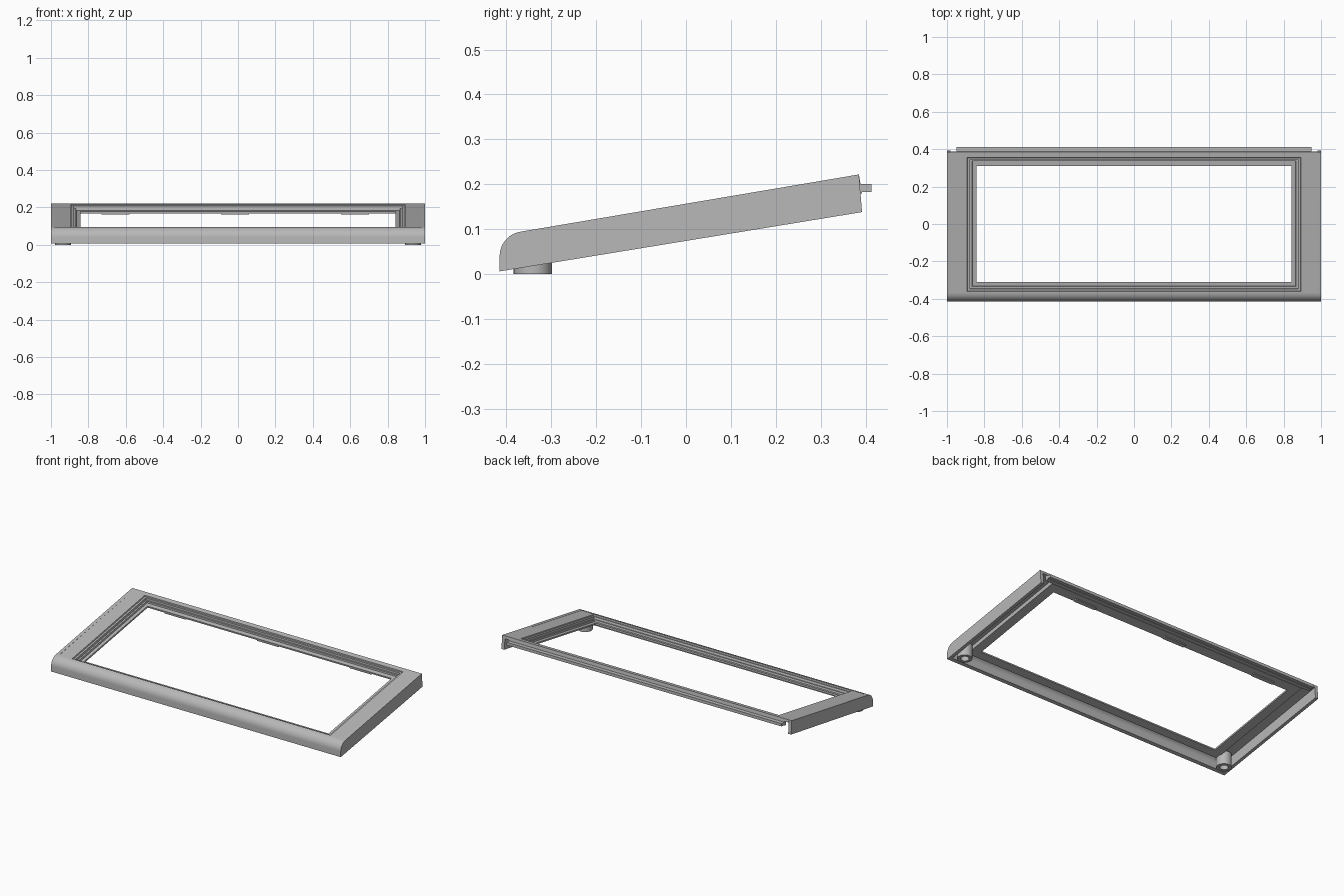
import bpy, bmesh, math
from mathutils import Vector

cube = bpy.data.objects.get("Cube")
if cube:
    bpy.data.objects.remove(cube)

grey = bpy.data.materials.new("satin grey")
grey.use_nodes = True
grey.diffuse_color = (0.48, 0.48, 0.48, 1)
grey.node_tree.nodes["Principled BSDF"].inputs["Base Color"].default_value = (0.48, 0.48, 0.48, 1)

SLOPE = 0.171
BACK = 0.385
WALL = 0.022


def on_slope(x, y, depth):
    """Point at a depth below the sloping top face."""
    return Vector((x, y + SLOPE * depth, 0.156 + SLOPE * y - depth))


def finish(name, bm):
    bmesh.ops.remove_doubles(bm, verts=bm.verts, dist=1e-5)
    bmesh.ops.recalc_face_normals(bm, faces=bm.faces)
    mesh = bpy.data.meshes.new(name)
    bm.to_mesh(mesh)
    bm.free()
    mesh.materials.append(grey)
    ob = bpy.data.objects.new(name, mesh)
    bpy.context.collection.objects.link(ob)
    bpy.ops.object.select_all(action='DESELECT')
    bpy.context.view_layer.objects.active = ob
    ob.select_set(True)
    bpy.ops.object.shade_smooth_by_angle(angle=math.radians(30))
    return ob


def extrude_x(name, outline, x0, x1):
    """Prism with a (y, z) outline running along x."""
    bm = bmesh.new()
    face = bm.faces.new([bm.verts.new((x0, y, z)) for y, z in outline])
    new = bmesh.ops.extrude_face_region(bm, geom=[face])["geom"]
    bmesh.ops.translate(bm, vec=(x1 - x0, 0, 0),
                        verts=[v for v in new if isinstance(v, bmesh.types.BMVert)])
    return finish(name, bm)


def slope_bar(name, x0, x1, y0, y1, d0, d1):
    corners = [(y0, d0), (y1, d0), (y1, d1), (y0, d1)]
    return extrude_x(name, [on_slope(0, y, d).yz for y, d in corners], x0, x1)


def nose(inset):
    """Rounded front edge from low to high, moved inward by an inset."""
    arc = []
    for i in range(11):
        a = math.radians(180 - 80 * i / 10)
        arc.append((-0.36 + (0.055 - inset) * math.cos(a),
                    0.04 + (0.055 - inset) * math.sin(a)))
    return arc


# Sloping bezel: rectangular rings stepping down to the opening and back underneath
rings = [  # half width, front, back, depth
    (0.98, -0.37, BACK, 0),
    (0.892, -0.362, 0.355, 0),
    (0.890, -0.360, 0.353, 0.007),
    (0.878, -0.350, 0.344, 0.007),
    (0.876, -0.348, 0.342, 0.020),
    (0.866, -0.338, 0.334, 0.020),
    (0.864, -0.336, 0.332, 0.030),
    (0.843, -0.316, 0.306, 0.030),
    (0.843, -0.316, 0.306, 0.040),
    (0.900, -0.365, 0.362, 0.040),
    (0.900, -0.365, 0.362, 0.016),
    (0.98, -0.37, BACK, 0.016),
]
bm = bmesh.new()
loops = [[bm.verts.new(on_slope(x, y, d))
          for x, y in ((-w, f), (w, f), (w, b), (-w, b))] for w, f, b, d in rings]
for i, ring in enumerate(loops):
    after = loops[(i + 1) % len(loops)]
    for k in range(4):
        n = (k + 1) % 4
        bm.faces.new([ring[k], ring[n], after[n], after[k]])
finish("bezel", bm)

# Rounded front wall
outer, inner = nose(0), nose(WALL)
front = [(-0.415, 0.006)] + outer + inner[::-1] + [(-0.415 + WALL, 0.0095)]
extrude_x("front_wall", front, -0.98, 0.98)

# Side walls with the full outline
side = [(-0.415, 0.006)] + outer + [on_slope(0, BACK, 0).yz, (0.392, 0.138)]
for name, s in (("left_wall", 1), ("right_wall", -1)):
    extrude_x(name, side, s * 0.98, s)

# Back lip and the tongue that sticks out of it
slope_bar("back_lip", -0.95, 0.95, 0.366, BACK, 0.014, 0.042)
extrude_x("back_tongue", [(0.37, 0.183), (0.413, 0.183), (0.413, 0.201), (0.37, 0.201)],
          -0.95, 0.95)

# Small clips under the back of the opening
for i, x in enumerate((-0.655, -0.015, 0.625)):
    slope_bar(f"clip_{i + 1}", x - 0.075, x + 0.075, 0.308, 0.33, 0.038, 0.047)

# Hollow feet
for name, s in (("left_foot", 1), ("right_foot", -1)):
    bm = bmesh.new()
    section = [(0.043, 0.082), (0.043, 0), (0.024, 0), (0.024, 0.03), (0, 0.03)]
    pts = [bm.verts.new((r, 0, z)) for r, z in section]
    edges = [bm.edges.new(p) for p in zip(pts, pts[1:])]
    bmesh.ops.spin(bm, geom=pts + edges, axis=(0, 0, 1), cent=(0, 0, 0),
                   steps=24, angle=math.tau)
    bmesh.ops.translate(bm, verts=bm.verts, vec=(s * 0.935, -0.341, 0))
    finish(name, bm)
